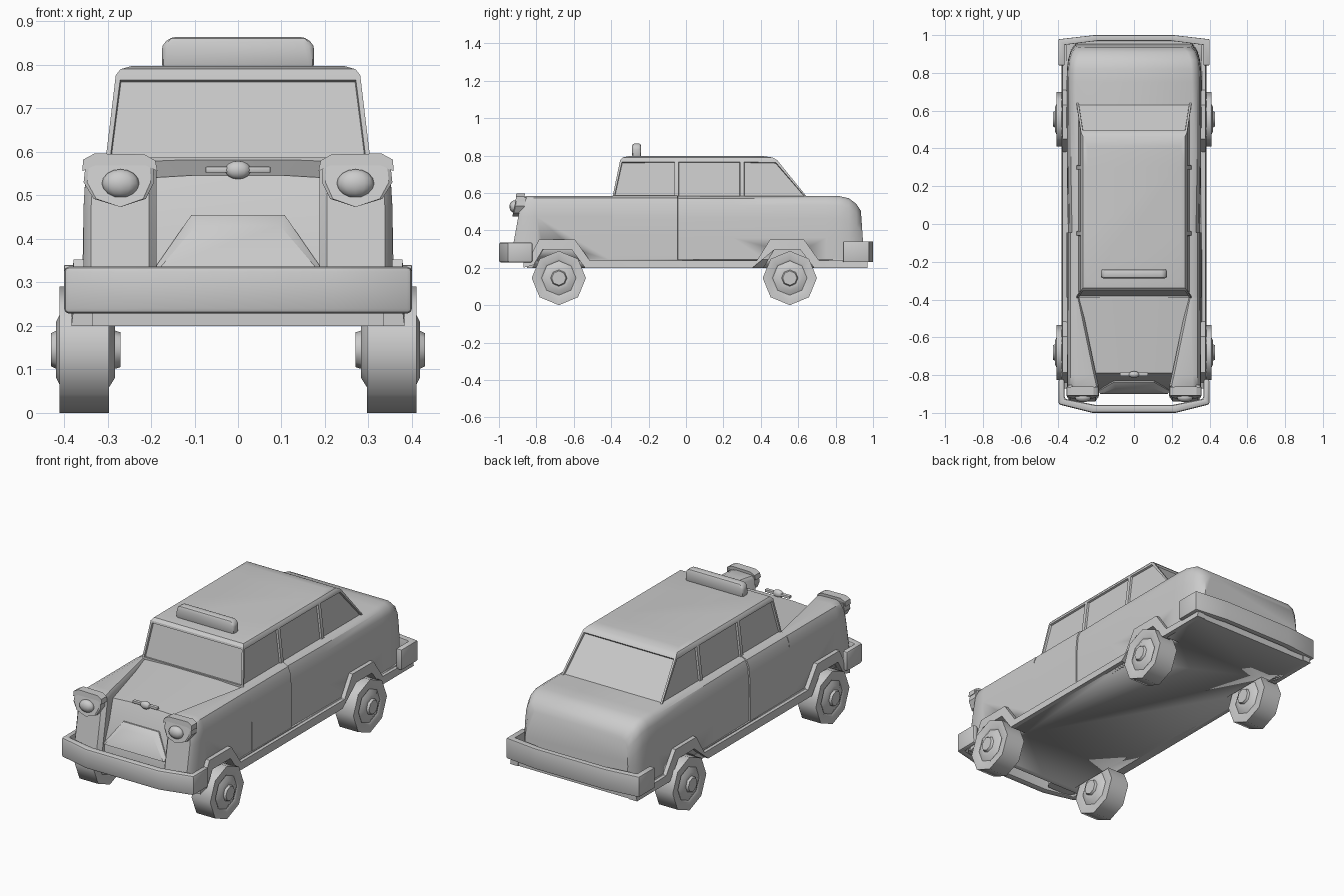
import bpy, bmesh, math
from mathutils import Vector

if "Cube" in bpy.data.objects:
    bpy.data.objects.remove(bpy.data.objects["Cube"])


def finish(name, bm, angle=35, bevel=0.0):
    bmesh.ops.recalc_face_normals(bm, faces=bm.faces[:])
    me = bpy.data.meshes.new(name)
    bm.to_mesh(me)
    bm.free()
    ob = bpy.data.objects.new(name, me)
    bpy.context.collection.objects.link(ob)
    bpy.ops.object.select_all(action='DESELECT')
    ob.select_set(True)
    bpy.context.view_layer.objects.active = ob
    if bevel:
        m = ob.modifiers.new("bevel", 'BEVEL')
        m.width, m.segments, m.limit_method = bevel, 2, 'ANGLE'
        bpy.ops.object.modifier_apply(modifier="bevel")
    bpy.ops.object.shade_smooth_by_angle(angle=math.radians(angle))
    return ob


def loft(name, rings, angle=35, bevel=0.0):
    """Closed skin through rings of 3D points, capped at both ends."""
    bm = bmesh.new()
    vs = [[bm.verts.new(p) for p in r] for r in rings]
    n = len(vs[0])
    for a, b in zip(vs, vs[1:]):
        for i in range(n):
            j = (i + 1) % n
            bm.faces.new((a[i], a[j], b[j], b[i]))
    bm.faces.new(vs[0])
    bm.faces.new(vs[-1])
    return finish(name, bm, angle, bevel)


def box(name, x0, x1, y0, y1, z0, z1, bevel=0.0):
    ring = lambda y: [(x0, y, z0), (x1, y, z0), (x1, y, z1), (x0, y, z1)]
    return loft(name, [ring(y0), ring(y1)], bevel=bevel)


def flip(rings, s):
    return [[(s * p[0], p[1], p[2]) for p in r] for r in rings]


def cut(ob, cutters):
    bpy.context.view_layer.objects.active = ob
    for c in cutters:
        m = ob.modifiers.new("cut", 'BOOLEAN')
        m.operation, m.solver, m.object = 'DIFFERENCE', 'EXACT', c
        bpy.ops.object.modifier_apply(modifier=m.name)


SIDES = ((1, "right"), (-1, "left"))
WHEEL_Y = ((-0.68, "front"), (0.555, "rear"))

# wheel arch cutters
cutters = []
for s, sn in SIDES:
    for wy, wn in WHEEL_Y:
        arch = [(-.15, .15), (.15, .15), (.14, .2), (.08, .3), (-.08, .3), (-.14, .2)]
        c = loft("arch_cutter", [[(s * x, wy + y, z) for y, z in arch] for x in (.28, .5)])
        c.hide_render = True
        cutters.append(c)


# main body: cross-sections from the windscreen to the tail
def body_ring(y, w, top, lean=0.0):
    half = [(w, .235), (w, .36), (w - .002, top - .12), (w - .008, top - .05),
            (w - .022, top - .015), (w - .05, top)]
    pts = half + [(-x, z) for x, z in reversed(half)]
    return [(x, y + lean * (top - z), z) for x, z in pts]


body = loft("body", [body_ring(*a) for a in (
    (-.39, .357, .587), (-.045, .357, .587), (-.044, .350, .585), (.25, .355, .585),
    (.75, .357, .585), (.82, .355, .583), (.87, .349, .572), (.91, .335, .542, .03),
    (.935, .31, .505, .07))], 40)


# front wings with leaning noses
def wing_ring(y, xi, w, top, lean=0.0):
    pts = [(xi, .235), (xi, top - .02), (xi + .012, top - .004), (w - .045, top),
           (w - .018, top - .012), (w - .004, top - .045), (w, top - .11), (w, .235)]
    return [(x, y - lean * (top - z), z) for x, z in pts]


wings = [wing_ring(-.39, .285, .354, .585), wing_ring(-.8, .2, .355, .585),
         wing_ring(-.855, .187, .355, .583, .17), wing_ring(-.878, .205, .338, .578, .18)]
solids = [body]
for s, sn in SIDES:
    solids.append(loft("front_wing_" + sn, flip(wings, s), 40))

# bonnet and sloping nose panel between the wings
loft("bonnet", [[(-w, y, .235), (w, y, .235), (w, y, z), (w * .5, y, z + .006),
                 (-w * .5, y, z + .006), (-w, y, z)]
                for y, w, z in ((-.385, .292, .575), (-.79, .203, .54), (-.88, .195, .335))])

# grille
loft("grille", [[(-a, y0, .335), (a, y0, .335), (b, y1, z), (-b, y1, z)]
                for a, b, y0, y1, z in ((.19, .107, -.85, -.80, .455),
                                        (.19, .107, -.885, -.838, .455),
                                        (.178, .097, -.9, -.868, .43))])

# bonnet ornament: bar with a boss
box("ornament_bar", -.075, .075, -.805, -.785, .552, .566, .003)


def ball(name, loc, size):
    bm = bmesh.new()
    bmesh.ops.create_uvsphere(bm, u_segments=12, v_segments=8, radius=1)
    for v in bm.verts:
        v.co = Vector((loc[i] + v.co[i] * size[i] for i in range(3)))
    return finish(name, bm, 60)


ball("ornament_boss", (0, -.797, .558), (.03, .018, .021))

# floor pan
floor = box("floor", -.36, .36, -.85, .965, .2, .245)
solids.append(floor)
for ob in solids:
    cut(ob, cutters)
for c in cutters:
    bpy.data.objects.remove(c)

# sill trim running over both arches
upper = [(-.87, .24), (-.84, .25), (-.785, .352), (-.595, .352), (-.515, .24), (.38, .24),
         (.45, .352), (.63, .352), (.71, .24), (.97, .235)]
lower = [(-.87, .2), (-.815, .215), (-.765, .298), (-.612, .298), (-.54, .2), (.355, .2),
         (.475, .298), (.61, .298), (.685, .2), (.97, .2)]
for s, sn in SIDES:
    loft("sill_trim_" + sn, [[(s * .335, u[0], u[1]), (s * .378, u[0], u[1]),
                              (s * .383, l[0], l[1]), (s * .335, l[0], l[1])]
                             for u, l in zip(upper, lower)], 20)

# cabin with inset windows
bm = bmesh.new()
levels = [(.56, .307, (-.397, -.05, .30, .662)), (.776, .281, (-.352, -.05, .30, .487)),
          (.79, .270, (-.338, -.05, .30, .462)), (.797, .245, (-.305, -.05, .30, .41))]
rows = []
for z, x, ys in levels:
    pts = [(x, y, z) for y in ys] + [(-x, y, z) for y in reversed(ys)]
    rows.append([bm.verts.new(p) for p in pts])
glass = []
for k, (a, b) in enumerate(zip(rows, rows[1:])):
    for i in range(8):
        j = (i + 1) % 8
        f = bm.faces.new((a[i], a[j], b[j], b[i]))
        if k == 0:
            glass.append(f)
bm.faces.new(rows[-1])
bm.faces.new(rows[0])
bmesh.ops.recalc_face_normals(bm, faces=bm.faces[:])
bmesh.ops.inset_individual(bm, faces=glass, thickness=.015, depth=0)
bmesh.ops.inset_individual(bm, faces=glass, thickness=.003, depth=-.01)
finish("cabin", bm, 32)

# roof light
sign = [(-.175, .79), (.175, .79), (.175, .845), (.155, .864), (-.155, .864), (-.175, .845)]
loft("roof_light", [[(x, y, z) for x, z in sign] for y in (-.288, -.24)], 40, .012)

# headlights: casing, brow and lamp
case = [(.195, .575), (.35, .575), (.355, .53), (.332, .492), (.27, .473), (.212, .492), (.193, .53)]
brow = [(.185, .555), (.19, .58), (.215, .594), (.33, .596), (.356, .582), (.358, .555), (.33, .568), (.21, .568)]
for s, sn in SIDES:
    loft("headlight_case_" + sn, flip([[(.273 + (x - .273) * k, y - .2 * (.59 - z), z) for x, z in case]
                                       for y, k in ((-.85, 1), (-.9, 1), (-.905, .9))], s), 25)
    loft("headlight_brow_" + sn, flip([[(x, y - .1 * (.59 - z), z) for x, z in brow]
                                       for y in (-.862, -.908)], s), 25)
    ball("headlight_lamp_" + sn, (s * .27, -.918, .527), (.043, .026, .033))

# wrap-around bumpers
for name, sgn, path in (("front_bumper", -1, [(.40, .82), (.40, .955), (.22, .988)]),
                        ("rear_bumper", 1, [(.40, .84), (.40, .978), (.21, 1.0)])):
    path = path + [(-x, y) for x, y in reversed(path)]
    rings = []
    for i, (x, y) in enumerate(path):
        xi, yi = x * .92, y - (0 if i in (0, 5) else .03)
        z0, z1 = (.228, .336) if sgn < 0 else (.23, .34)
        if sgn < 0:
            y += .012 if abs(x) < .3 else 0
        rings.append([(x, sgn * y, z0), (x, sgn * y, z1), (xi, sgn * yi, z1), (xi, sgn * yi, z0)])
    loft(name, rings, 30, .012 if sgn < 0 else .003)

# eight-sided wheels with stepped hubs
prof = [(.27, .033), (.27, .04), (.283, .044), (.283, .065), (.3, .092), (.297, .102), (.297, .145),
        (.41, .145), (.41, .102), (.404, .092), (.418, .065), (.418, .044), (.43, .038), (.43, .03)]
for s, sn in SIDES:
    for wy, wn in WHEEL_Y:
        loft(f"{wn}_wheel_{sn}", [[(s * x, wy + r * math.sin(i * math.pi / 4),
                                    .145 + r * math.cos(i * math.pi / 4)) for i in range(8)]
                                  for x, r in prof], 48)
